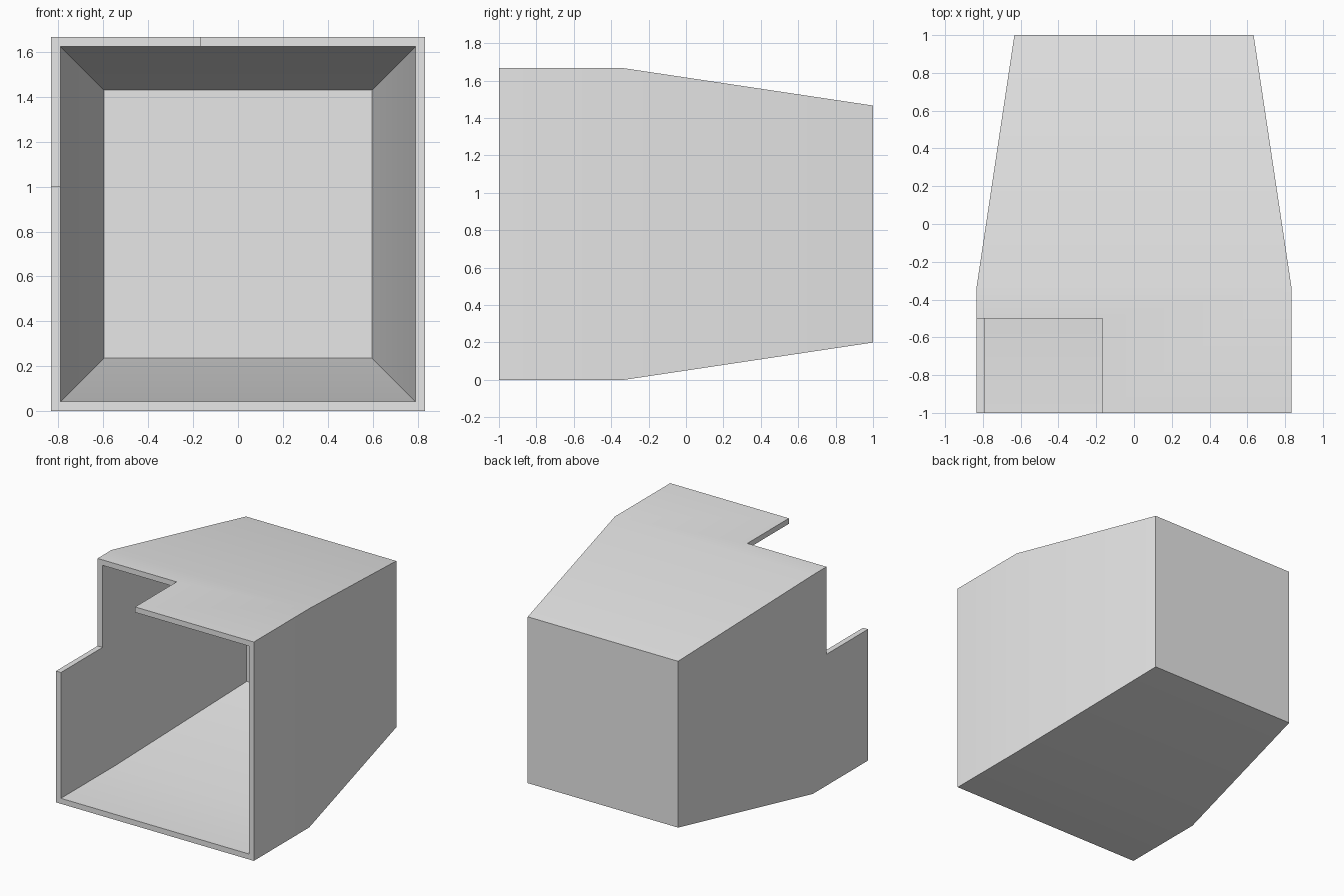
import bpy, bmesh, math

if "Cube" in bpy.data.objects:
    bpy.data.objects.remove(bpy.data.objects["Cube"])

HALF, BACK_HALF = 0.8333, 0.6333     # half widths at the front and back
BEND, WALL = -0.3333, 0.0417         # where the taper starts, wall thickness
angle = math.atan2(HALF - BACK_HALF, 1 - BEND)

grey = bpy.data.materials.new("light grey")
grey.use_nodes = True
colour = (0.8, 0.8, 0.8, 1)
grey.diffuse_color = colour
grey.node_tree.nodes["Principled BSDF"].inputs["Base Color"].default_value = colour


def square_ring(bm, y, half):
    """Square loop of vertices facing along y, centred on the housing axis."""
    return [bm.verts.new((sx * half, y, HALF + sz * half))
            for sx, sz in ((-1, -1), (1, -1), (1, 1), (-1, 1))]


# Tapered hollow housing: outer skin back to front, then inner skin front to back
inner_back = BACK_HALF + WALL * math.tan(angle) - WALL / math.cos(angle)
stations = [
    (1, BACK_HALF),
    (BEND, HALF),
    (-1, HALF),
    (-1, HALF - WALL),
    (BEND - WALL * math.tan(angle / 2), HALF - WALL),
    (1 - WALL, inner_back),
]
bm = bmesh.new()
rings = [square_ring(bm, y, half) for y, half in stations]
for a, b in zip(rings, rings[1:]):
    for i in range(4):
        j = (i + 1) % 4
        bm.faces.new((a[i], a[j], b[j], b[i]))
bm.faces.new(rings[0])
bm.faces.new(rings[-1])
bmesh.ops.recalc_face_normals(bm, faces=bm.faces)
mesh = bpy.data.meshes.new("housing")
bm.to_mesh(mesh)
bm.free()
housing = bpy.data.objects.new("housing", mesh)
bpy.context.collection.objects.link(housing)
mesh.materials.append(grey)

# Notch in the upper front corner of the right wall and roof
low, high = (-1.2, -1.5, 1.0), (-0.1667, -0.5, 2.0)
bpy.ops.mesh.primitive_cube_add(size=1, location=[(a + b) / 2 for a, b in zip(low, high)])
cutter = bpy.context.object
cutter.name = "notch_cutter"
cutter.scale = [b - a for a, b in zip(low, high)]
cutter.hide_render = True
cutter.data.materials.append(grey)
bpy.context.view_layer.update()

cut = housing.modifiers.new("notch", 'BOOLEAN')
cut.operation = 'DIFFERENCE'
cut.solver = 'EXACT'
cut.object = cutter
bpy.ops.object.select_all(action='DESELECT')
housing.select_set(True)
bpy.context.view_layer.objects.active = housing
bpy.ops.object.modifier_apply(modifier=cut.name)
bpy.data.objects.remove(cutter)

# Soft bend where the walls start to taper, crisp corners elsewhere
bpy.ops.object.shade_smooth_by_angle(angle=math.radians(30))
